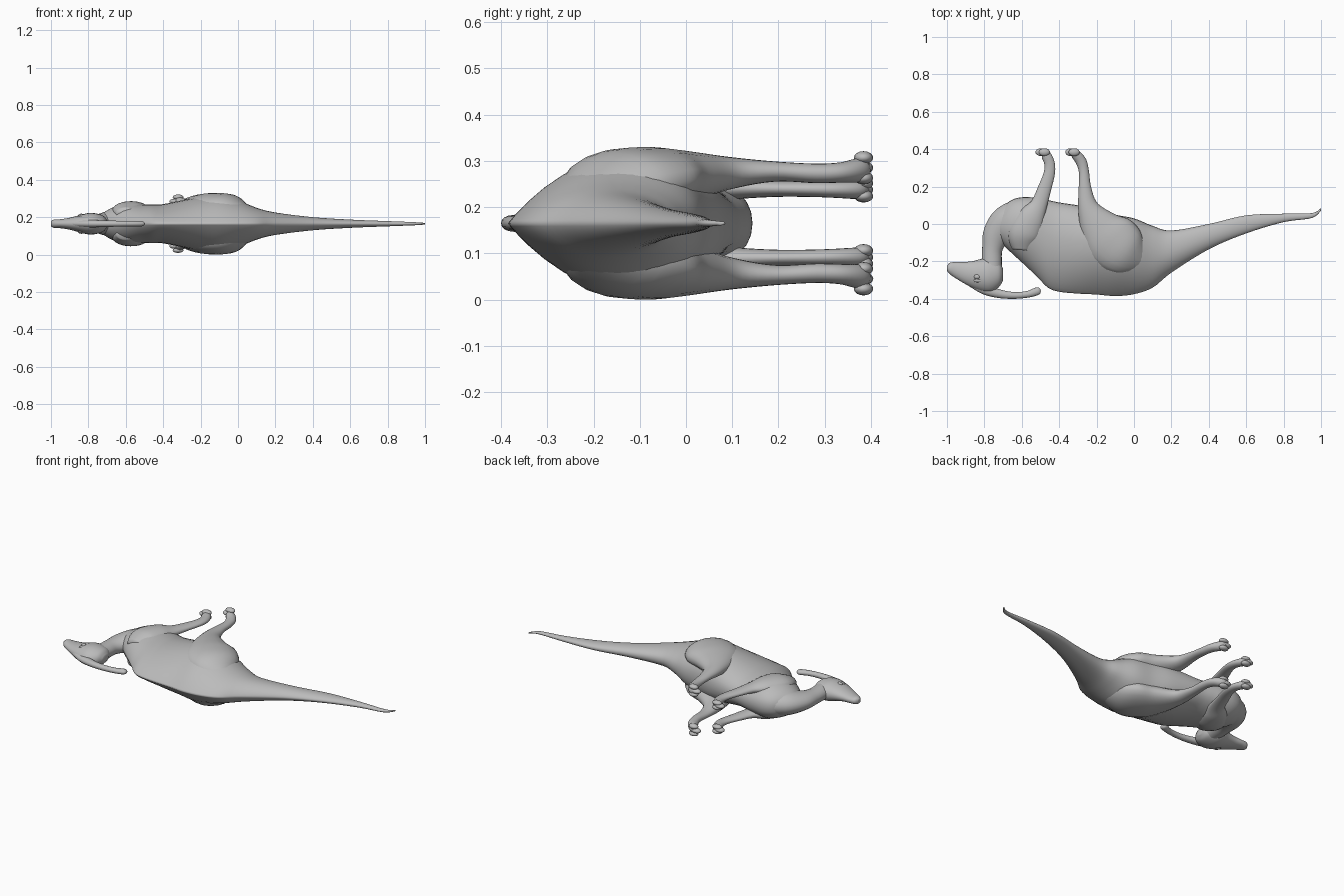
import bpy, bmesh, math
from mathutils import Vector

if "Cube" in bpy.data.objects:
    bpy.data.objects.remove(bpy.data.objects["Cube"])

MID = 0.165   # height of the symmetry plane: the animal lies on its side

skin = bpy.data.materials.new("grey skin")
skin.use_nodes = True
GREY = (0.5, 0.5, 0.5, 1)
skin.diffuse_color = GREY
skin.node_tree.nodes["Principled BSDF"].inputs["Base Color"].default_value = GREY


def spline(rows, steps=5):
    """Smooth (Catmull-Rom) interpolation through rows of numbers."""
    out = []
    for i in range(len(rows) - 1):
        p0, p1, p2, p3 = (rows[max(i - 1, 0)], rows[i], rows[i + 1],
                          rows[min(i + 2, len(rows) - 1)])
        for s in range(steps):
            t = s / steps
            out.append([0.5 * (2 * b + (c - a) * t + (2 * a - 5 * b + 4 * c - d) * t * t
                               + (3 * b - a - 3 * c + d) * t ** 3)
                        for a, b, c, d in zip(p0, p1, p2, p3)])
    return out + [list(rows[-1])]


def skin_rings(name, rings):
    """Bridge equal rings of points into a closed smooth surface."""
    bm = bmesh.new()
    loops = [[bm.verts.new(p) for p in ring] for ring in rings]
    n = len(loops[0])
    for a, b in zip(loops, loops[1:]):
        for k in range(n):
            bm.faces.new((a[k], a[(k + 1) % n], b[(k + 1) % n], b[k]))
    for loop in (loops[0], loops[-1]):
        tip = bm.verts.new(sum((v.co for v in loop), Vector()) / n)
        for k in range(n):
            bm.faces.new((loop[k], loop[(k + 1) % n], tip))
    bmesh.ops.recalc_face_normals(bm, faces=bm.faces[:])
    return finish(name, bm)


def finish(name, bm):
    mesh = bpy.data.meshes.new(name)
    bm.to_mesh(mesh)
    bm.free()
    mesh.materials.append(skin)
    for f in mesh.polygons:
        f.use_smooth = True
    ob = bpy.data.objects.new(name, mesh)
    bpy.context.collection.objects.link(ob)
    return ob


def tube(name, rows, side=1, n=20):
    """Tube along rows of (x, y, offset from mid plane, radius in plane, radius across)."""
    pts = spline(rows)
    rings = []
    for i, (x, y, off, a, b) in enumerate(pts):
        p, q = pts[max(i - 1, 0)], pts[min(i + 1, len(pts) - 1)]
        t = Vector((q[0] - p[0], q[1] - p[1])).normalized()
        rings.append([(x - t.y * a * math.cos(u), y + t.x * a * math.cos(u),
                       MID + side * off + b * math.sin(u))
                      for u in (2 * math.pi * k / n for k in range(n))])
    return skin_rings(name, rings)


def slices(name, rows, n=32):
    """Cross-sections along x: (x, back y, belly y, half width, height of widest point, back sharpness)."""
    rings = []
    for x, back, belly, w, f, sharp in spline(rows):
        mid = back + (belly - back) * f
        ring = []
        for k in range(n):
            u = 2 * math.pi * k / n
            s, c = math.sin(u), math.cos(u)
            y = mid + s * ((belly - mid) if s > 0 else (mid - back))
            width = w * abs(c) ** (sharp if s < 0 else 0.9)
            ring.append((x, y, MID + math.copysign(width, c)))
        rings.append(ring)
    return skin_rings(name, rings)


def blob(name, center, size):
    bm = bmesh.new()
    bmesh.ops.create_uvsphere(bm, u_segments=14, v_segments=8, radius=1)
    bmesh.ops.scale(bm, vec=size, verts=bm.verts[:])
    bmesh.ops.translate(bm, vec=center, verts=bm.verts[:])
    return finish(name, bm)


# trunk and tail in one piece
slices("body_and_tail", [
    (1.00, 0.072, 0.085, 0.004, .5, 1), (0.95, 0.032, 0.058, 0.008, .5, 1),
    (0.80, 0.010, 0.055, 0.014, .5, 1), (0.60, -0.05, 0.046, 0.022, .5, 1.1),
    (0.40, -0.135, 0.00, 0.035, .5, 1.2), (0.20, -0.26, -0.035, 0.060, .5, 1.4),
    (0.10, -0.34, -0.01, 0.085, .55, 1.6), (0.00, -0.375, 0.03, 0.125, .6, 1.8),
    (-0.10, -0.385, 0.05, 0.150, .62, 1.9), (-0.20, -0.377, 0.08, 0.145, .62, 1.9),
    (-0.30, -0.372, 0.10, 0.125, .6, 1.8), (-0.40, -0.362, 0.115, 0.105, .6, 1.7),
    (-0.46, -0.34, 0.128, 0.102, .6, 1.6), (-0.52, -0.28, 0.14, 0.104, .6, 1.5),
    (-0.60, -0.205, 0.143, 0.108, .55, 1.4), (-0.66, -0.15, 0.125, 0.092, .5, 1.2),
    (-0.71, -0.10, 0.08, 0.065, .5, 1), (-0.75, -0.06, 0.04, 0.035, .5, 1)])

# neck, from the chest up to the skull
tube("neck", [(-0.60, 0.02, 0, 0.12, 0.085), (-0.68, 0.0, 0, 0.098, 0.07),
              (-0.735, -0.06, 0, 0.075, 0.052), (-0.757, -0.13, 0, 0.055, 0.043),
              (-0.76, -0.20, 0, 0.053, 0.043), (-0.757, -0.27, 0, 0.05, 0.045),
              (-0.76, -0.32, 0, 0.03, 0.03)])

# head with a narrow snout
slices("head", [
    (-1.00, -0.25, -0.225, 0.014, .5, 1), (-0.985, -0.268, -0.208, 0.022, .5, 1),
    (-0.95, -0.292, -0.203, 0.024, .5, 1), (-0.90, -0.322, -0.203, 0.032, .5, 1),
    (-0.85, -0.348, -0.196, 0.045, .5, 1.1), (-0.80, -0.366, -0.182, 0.057, .5, 1.2),
    (-0.76, -0.365, -0.185, 0.055, .5, 1.2), (-0.72, -0.335, -0.205, 0.042, .5, 1),
    (-0.70, -0.30, -0.24, 0.018, .5, 1)], n=24)

# long backward crest
tube("crest", [(-0.88, -0.31, 0, 0.02, 0.016), (-0.80, -0.348, 0, 0.028, 0.02),
               (-0.72, -0.373, 0, 0.023, 0.018), (-0.64, -0.382, 0, 0.018, 0.016),
               (-0.57, -0.376, 0, 0.018, 0.015), (-0.525, -0.362, 0, 0.021, 0.015),
               (-0.508, -0.355, 0, 0.018, 0.012), (-0.50, -0.352, 0, 0.006, 0.005)], n=14)

# paired parts
HIND = [(0.06, -0.21, 0.045, 0.05, 0.04), (-0.03, -0.16, 0.08, 0.13, 0.072),
        (-0.12, -0.09, 0.095, 0.15, 0.07), (-0.19, -0.01, 0.10, 0.108, 0.058),
        (-0.245, 0.09, 0.108, 0.056, 0.036), (-0.262, 0.19, 0.112, 0.034, 0.022),
        (-0.268, 0.28, 0.108, 0.027, 0.021), (-0.283, 0.335, 0.11, 0.029, 0.022),
        (-0.315, 0.375, 0.115, 0.025, 0.026), (-0.335, 0.385, 0.115, 0.012, 0.014)]
FORE = [(-0.60, -0.14, 0.055, 0.05, 0.03), (-0.59, -0.06, 0.072, 0.085, 0.045),
        (-0.55, 0.03, 0.078, 0.075, 0.04), (-0.51, 0.10, 0.076, 0.046, 0.025),
        (-0.478, 0.19, 0.075, 0.036, 0.018), (-0.453, 0.27, 0.074, 0.030, 0.017),
        (-0.452, 0.325, 0.073, 0.028, 0.018), (-0.472, 0.37, 0.073, 0.026, 0.02),
        (-0.49, 0.382, 0.073, 0.012, 0.012)]
for side, word in ((1, "upper"), (-1, "lower")):
    tube(f"hind_leg_{word}", HIND, side)
    tube(f"fore_leg_{word}", FORE, side)
    blob(f"eye_{word}", (-0.838, -0.282, MID + side * 0.042), (0.018, 0.014, 0.012))
    blob(f"brow_{word}", (-0.825, -0.302, MID + side * 0.036), (0.035, 0.012, 0.014))
    # three blunt toes on every foot
    for leg, x, off, spread in (("hind", -0.338, 0.12, 0.022), ("fore", -0.497, 0.073, 0.014)):
        for k in (-1, 0, 1):
            blob(f"{leg}_toe_{word}_{k + 2}",
                 (x + 0.018 * abs(k), 0.384, MID + side * (off + k * spread)),
                 (0.03, 0.021, 0.014))
